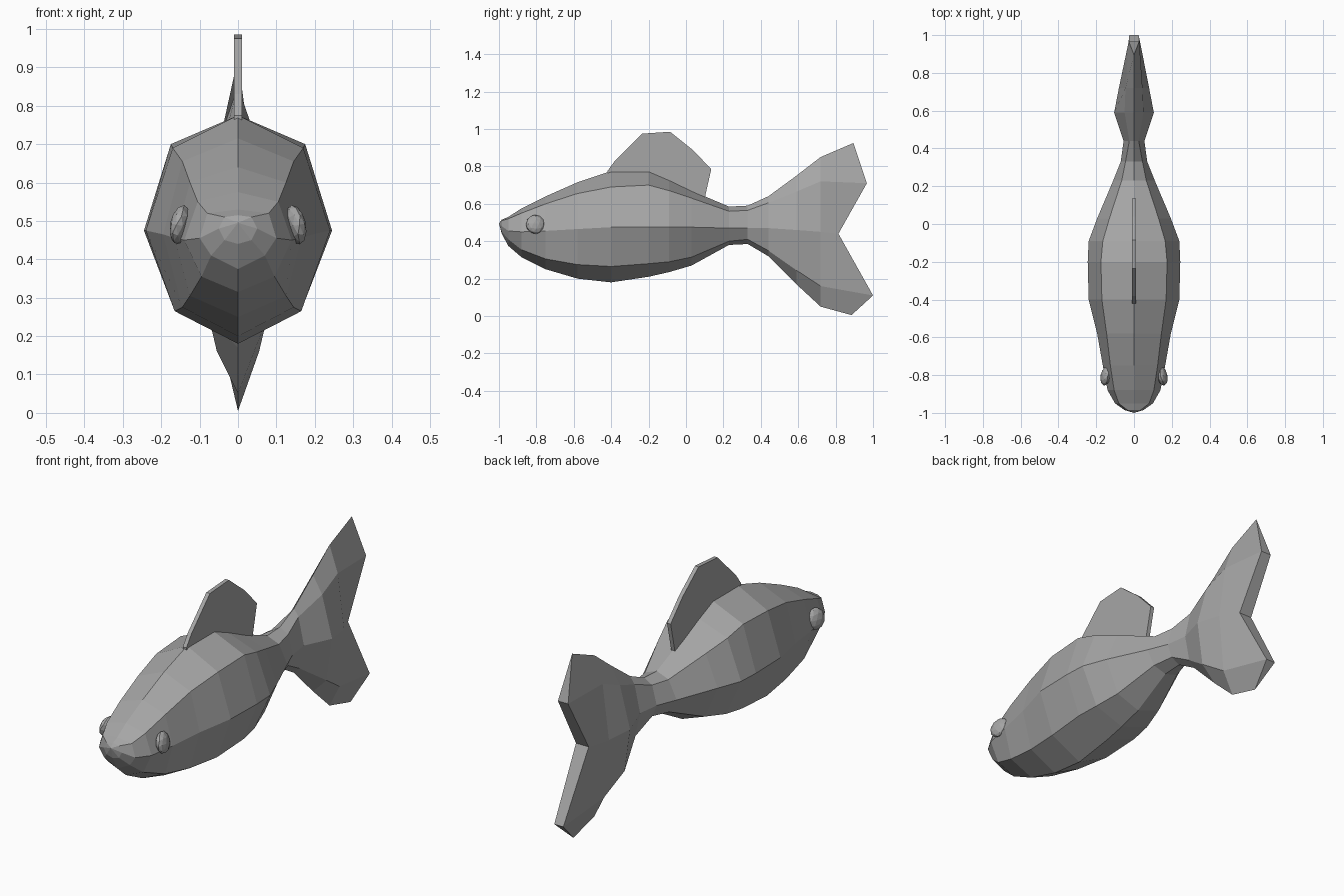
import bpy, bmesh

cube = bpy.data.objects.get("Cube")
if cube:
    bpy.data.objects.remove(cube, do_unlink=True)

grey = bpy.data.materials.new("plain_grey")
grey.use_nodes = True
COLOUR = (0.38, 0.38, 0.38, 1.0)
grey.diffuse_color = COLOUR
next(n for n in grey.node_tree.nodes
     if n.type == 'BSDF_PRINCIPLED').inputs["Base Color"].default_value = COLOUR


def finish(bm, name):
    """Turn a bmesh into a flat-shaded grey object."""
    bmesh.ops.recalc_face_normals(bm, faces=bm.faces)
    mesh = bpy.data.meshes.new(name)
    bm.to_mesh(mesh)
    bm.free()
    mesh.materials.append(grey)
    obj = bpy.data.objects.new(name, mesh)
    bpy.context.collection.objects.link(obj)
    return obj


def section(top, upper, middle, lower, bottom):
    """Eight-point ring from a half section of (x, y, z) points."""
    half = [top, upper, middle, lower, bottom]
    return half + [(-x, y, z) for x, y, z in (lower, middle, upper)]


# Body rings: y, top z, upper x z, middle x z, lower x z, bottom z
STATIONS = [
    (-0.985, .515, .035, .510, .050, .480, .035, .450, .440),
    (-0.95, .530, .080, .520, .100, .455, .070, .410, .375),
    (-0.88, .575, .105, .550, .140, .450, .095, .355, .315),
    (-0.75, .640, .125, .600, .165, .455, .125, .305, .250),
    (-0.58, .715, .145, .655, .195, .465, .145, .275, .200),
    (-0.40, .775, .170, .690, .240, .475, .165, .265, .180),
    (-0.20, .775, .175, .700, .245, .475, .170, .280, .210),
    (-0.09, .728, .165, .670, .240, .475, .155, .290, .235),
    (0.03, .670, .130, .630, .195, .475, .125, .315, .270),
    (0.23, .585, .065, .560, .110, .470, .070, .400, .380),
    (0.33, .590, .045, .565, .070, .470, .045, .410, .385),
    (0.44, .640, .025, .605, .055, .470, .030, .350, .320),
    (0.59, .750, .050, .665, .105, .460, .075, .245, .170),
    (0.72, .850, .045, .720, .080, .450, .055, .160, .050),
]
rings = [section((0, y, t), (ux, y, uz), (mx, y, mz), (lx, y, lz), (0, y, b))
         for y, t, ux, uz, mx, mz, lx, lz, b in STATIONS]
# Forked trailing edge of the tail
rings.append(section((0, .895, .925), (.028, .967, .71), (.035, .815, .44),
                     (.025, 1.0, .11), (0, .885, .005)))

# Body and tail in one loft
bm = bmesh.new()
loops = [[bm.verts.new(p) for p in ring] for ring in rings]
for a, b in zip(loops, loops[1:]):
    for i in range(8):
        j = (i + 1) % 8
        bm.faces.new((a[i], a[j], b[j], b[i]))
nose = bm.verts.new((0, -1.0, .495))
first, end = loops[0], loops[-1]
for i in range(8):
    bm.faces.new((nose, first[(i + 1) % 8], first[i]))
for ids in ((0, 1, 7), (1, 2, 6, 7), (2, 3, 5, 6), (3, 4, 5)):
    bm.faces.new([end[i] for i in ids])
finish(bm, "body_and_tail")

# Dorsal fin: thin plate sunk into the back
FIN = [(-.42, .75), (-.42, .775), (-.38, .83), (-.235, .975), (-.085, .985),
       (.04, .885), (.135, .785), (.10, .63), (.08, .60)]
bm = bmesh.new()
plate = bm.faces.new([bm.verts.new((-.01, y, z)) for y, z in FIN])
made = bmesh.ops.extrude_face_region(bm, geom=[plate])["geom"]
bmesh.ops.translate(bm, vec=(.02, 0, 0),
                    verts=[g for g in made if isinstance(g, bmesh.types.BMVert)])
finish(bm, "dorsal_fin")

# Eyes: flattened low-poly balls
for side, sx in (("left", 1), ("right", -1)):
    bm = bmesh.new()
    bmesh.ops.create_icosphere(bm, subdivisions=2, radius=.052)
    eye = finish(bm, side + "_eye")
    eye.scale = (.5, 1, 1)
    eye.rotation_euler = (0, -.2 * sx, .2 * sx)
    eye.location = (.15 * sx, -.805, .49)
